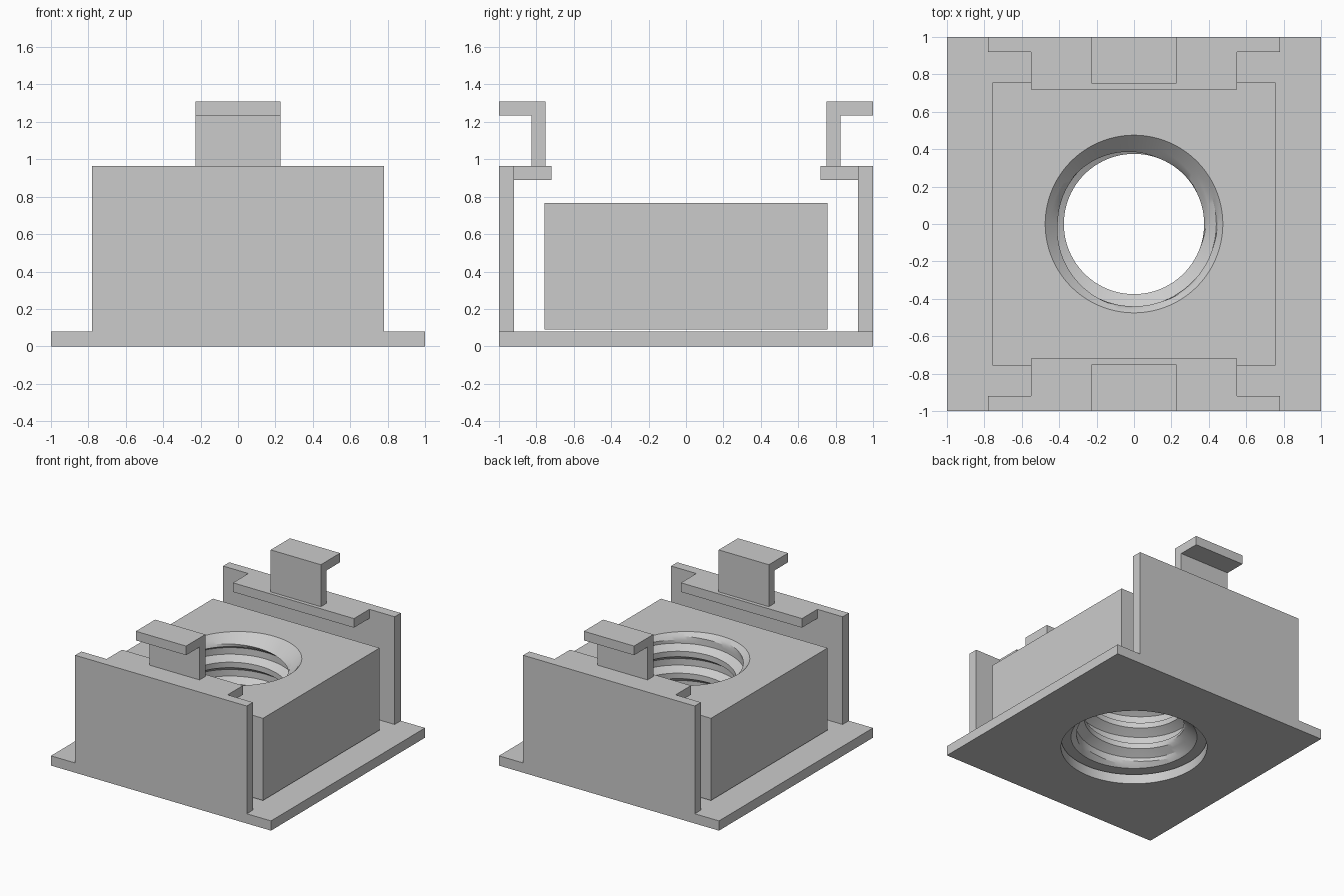
import bpy, bmesh
from math import cos, sin, pi

if "Cube" in bpy.data.objects:
    bpy.data.objects.remove(bpy.data.objects["Cube"])

N = 96  # segments round the bores


def finish(bm, name):
    bmesh.ops.remove_doubles(bm, verts=bm.verts, dist=1e-5)
    bmesh.ops.recalc_face_normals(bm, faces=bm.faces)
    me = bpy.data.meshes.new(name)
    bm.to_mesh(me)
    bm.free()
    ob = bpy.data.objects.new(name, me)
    bpy.context.collection.objects.link(ob)
    bpy.context.view_layer.objects.active = ob
    ob.select_set(True)
    bpy.ops.object.shade_smooth_by_angle(angle=pi / 7)
    ob.select_set(False)
    return ob


def bored_block(name, half, z0, z1, rows):
    """Square block with a bore; rows(turn) gives (radius, z) from bottom to top."""
    bm = bmesh.new()
    cols = []
    for i in range(N + 1):
        a = 2 * pi * i / N
        c, s = cos(a), sin(a)
        k = half / max(abs(c), abs(s))
        ring = [(r * c, r * s, z) for r, z in rows(i / N)]
        ring += [(k * c, k * s, z1), (k * c, k * s, z0)]
        cols.append([bm.verts.new(p) for p in ring])
    for a, b in zip(cols, cols[1:]):
        for j in range(len(a)):
            bm.faces.new((a[j - 1], a[j], b[j], b[j - 1]))
    bmesh.ops.dissolve_degenerate(bm, dist=1e-5, edges=bm.edges)
    return finish(bm, name)


def extrude_profile(name, pts, half):
    """Closed (y, z) profile extruded across x."""
    bm = bmesh.new()
    f = bm.faces.new([bm.verts.new((-half, y, z)) for y, z in pts])
    ext = bmesh.ops.extrude_face_region(bm, geom=[f])["geom"]
    bmesh.ops.translate(bm, vec=(2 * half, 0, 0),
                        verts=[v for v in ext if isinstance(v, bmesh.types.BMVert)])
    return finish(bm, name)


def box(y0, y1, z0, z1):
    return [(y0, z0), (y1, z0), (y1, z1), (y0, z1)]


# Cage base plate with clearance hole
bored_block("base_plate", 1.0, 0, 0.08, lambda t: [(0.55, 0), (0.55, 0.08)])

# Square nut with helical thread and a chamfer at both ends
Z0, Z1 = 0.09, 0.765
PITCH, MINOR, MAJOR, RIM = 0.18, 0.375, 0.44, 0.475
STEPS = [(0, 0), (0.12, 0), (0.25, 0), (0.35, 0.5), (0.45, 1), (0.6, 1), (0.75, 1), (0.88, 0.5)]


def thread_rows(turn):
    rows = []
    for k in range(-2, int((Z1 - Z0) / PITCH) + 3):
        for f, depth in STEPS:
            z = min(max(Z0 + (k + f + turn) * PITCH, Z0), Z1)
            r = MINOR + (MAJOR - MINOR) * depth
            chamfer = RIM - min(z - Z0, Z1 - z)
            rows.append((max(r, chamfer), z))
    return rows


bored_block("square_nut", 0.757, Z0, Z1, thread_rows)

# Cage walls, retaining lips and hooked spring tabs, front and back
for side, s in (("front", -1), ("back", 1)):
    hook = [(0.75, 0.965), (0.825, 0.965), (0.825, 1.235), (1, 1.235), (1, 1.31), (0.75, 1.31)]
    for part, pts, half in (("wall", box(0.92, 1, 0.08, 0.965), 0.78),
                            ("lip", box(0.72, 0.92, 0.89, 0.965), 0.55),
                            ("tab", hook, 0.228)):
        extrude_profile(f"{side}_{part}", [(s * y, z) for y, z in pts], half)
